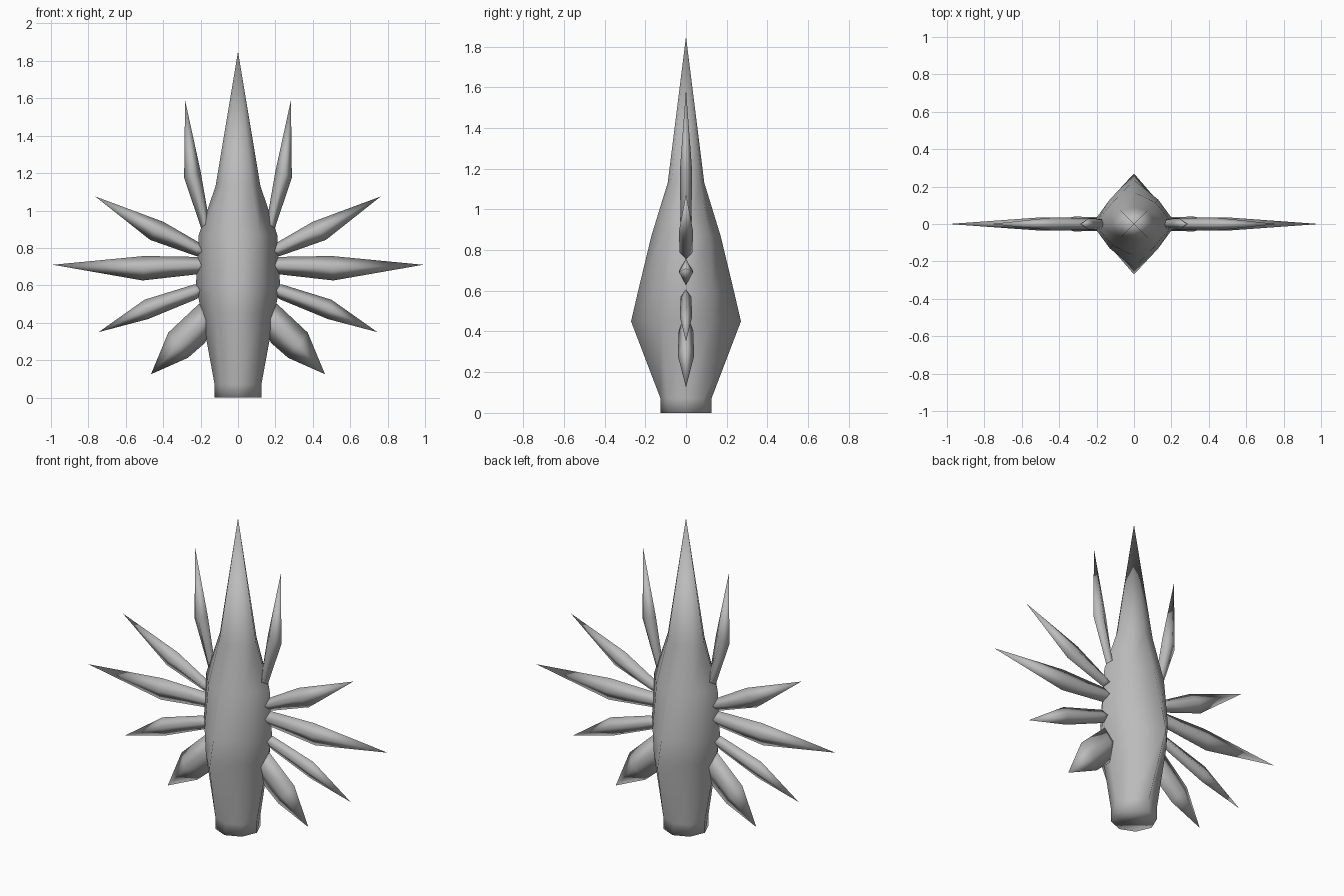
import bpy
import bmesh
from mathutils import Vector

default = bpy.data.objects.get("Cube")
if default:
    bpy.data.objects.remove(default, do_unlink=True)


def make_material(name, value):
    material = bpy.data.materials.new(name)
    material.use_nodes = True
    colour = (value, value, value, 1)
    material.diffuse_color = colour
    material.node_tree.nodes["Principled BSDF"].inputs["Base Color"].default_value = colour
    return material


grey = make_material("plain grey", 0.5)


def loft(name, rings, tip):
    """Join closed rings into a capped skin that ends in a point."""
    bm = bmesh.new()
    loops = [[bm.verts.new(point) for point in ring] for ring in rings]
    point = bm.verts.new(tip)
    count = len(loops[0])
    bm.faces.new(loops[0])
    for low, high in zip(loops, loops[1:]):
        for i in range(count):
            j = (i + 1) % count
            bm.faces.new((low[i], low[j], high[j], high[i]))
    for i in range(count):
        bm.faces.new((loops[-1][i], loops[-1][(i + 1) % count], point))
    bmesh.ops.recalc_face_normals(bm, faces=bm.faces)
    for face in bm.faces:
        face.smooth = True
    mesh = bpy.data.meshes.new(name)
    bm.to_mesh(mesh)
    bm.free()
    mesh.materials.append(grey)
    obj = bpy.data.objects.new(name, mesh)
    bpy.context.collection.objects.link(obj)
    return obj


def body_ring(z, wide, deep, corner):
    """Eight-sided section with separate width, depth and diagonal reach."""
    return [(wide, 0, z), (corner, corner, z), (0, deep, z), (-corner, corner, z),
            (-wide, 0, z), (-corner, -corner, z), (0, -deep, z), (corner, -corner, z)]


# Central body: height, half width, half depth, diagonal corner
body_profile = [
    (0, .125, .125, .088),
    (.07, .125, .125, .088),
    (.45, .195, .27, .125),
    (.6, .225, .235, .13),
    (.87, .21, .17, .115),
    (1.13, .12, .09, .072),
]
loft("body", [body_ring(*section) for section in body_profile], (0, 0, 1.85))


def blade_ring(upper, lower, thickness):
    """Diamond section across a blade."""
    middle = (upper + lower) / 2
    side = Vector((0, thickness, 0))
    return [upper, middle + side, lower, middle - side]


def blade(name, side, tip, bend_a, bend_b, base_a, base_b, thickness):
    tip, bend_a, bend_b, base_a, base_b = [
        Vector((side * x, 0, z)) for x, z in (tip, bend_a, bend_b, base_a, base_b)]
    # Push the root a little way into the body
    inward = (base_a + base_b - bend_a - bend_b).normalized() * 0.04
    middle = (base_a + base_b) / 2
    root_a = base_a.lerp(middle, 0.3) + inward
    root_b = base_b.lerp(middle, 0.3) + inward
    rings = [blade_ring(root_a, root_b, thickness * 0.7),
             blade_ring(base_a, base_b, thickness * 0.9),
             blade_ring(bend_a, bend_b, thickness)]
    loft(name, rings, tip)


# Side blades: tip, the two bend corners, the two base corners, half thickness
blades = {
    "top_blade": ((.283, 1.59), (.2, 1.21), (.288, 1.175), (.16, .98), (.195, .9), .03),
    "upper_blade": ((.763, 1.075), (.4, .94), (.47, .843), (.21, .83), (.225, .757), .035),
    "middle_blade": ((.99, .71), (.5, .757), (.51, .626), (.21, .752), (.21, .66), .035),
    "lower_blade": ((.745, .35), (.5, .523), (.48, .42), (.235, .605), (.225, .525), .03),
    "bottom_blade": ((.465, .125), (.373, .347), (.267, .213), (.21, .5), (.176, .293), .04),
}
for part, shape in blades.items():
    for label, side in (("left", 1), ("right", -1)):
        blade(label + "_" + part, side, *shape)
